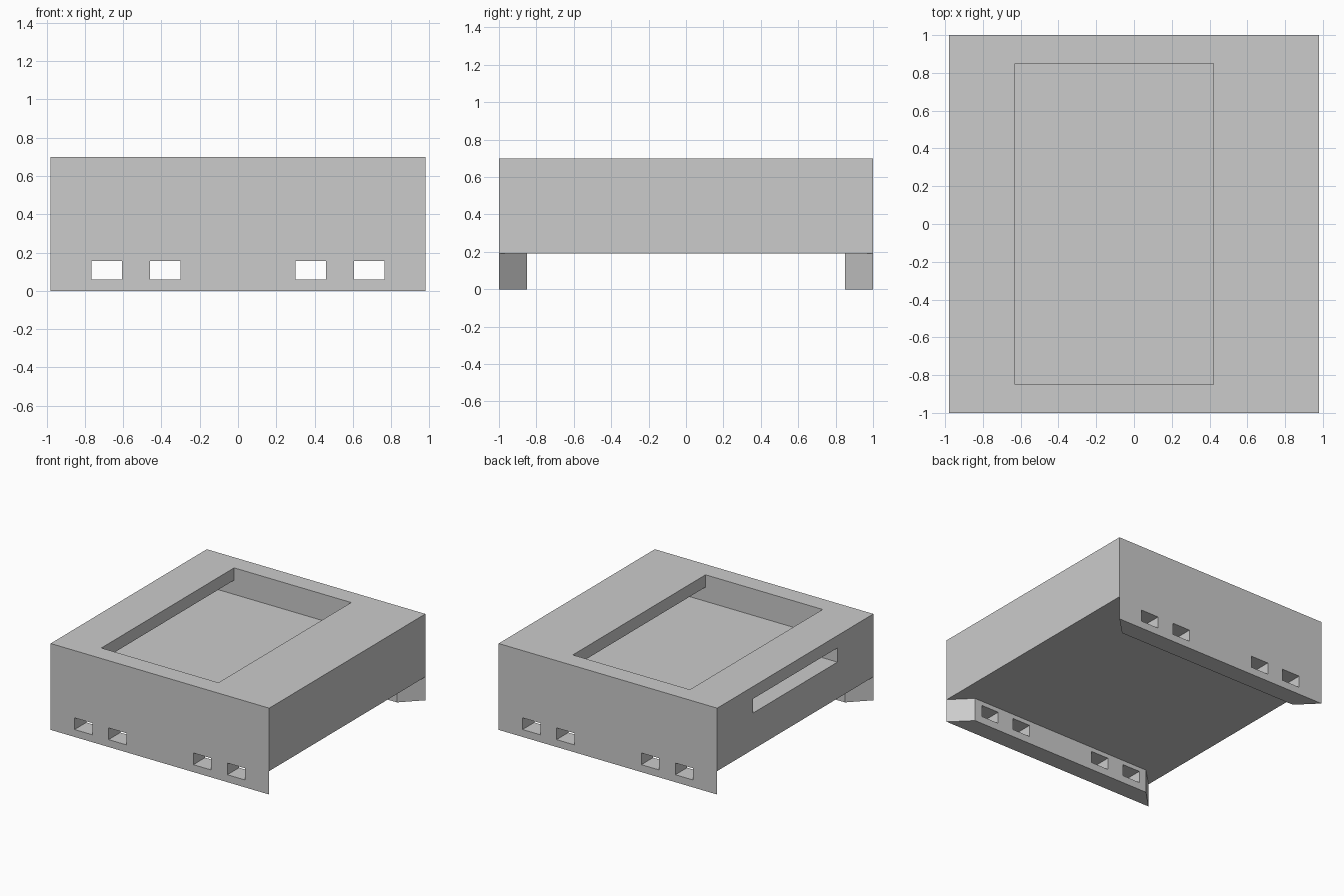
import bpy, bmesh

cube = bpy.data.objects.get("Cube")
if cube:
    bpy.data.objects.remove(cube, do_unlink=True)

gray = bpy.data.materials.new("plain_gray")
gray.use_nodes = True
gray.diffuse_color = (0.6, 0.6, 0.6, 1)
gray.node_tree.nodes["Principled BSDF"].inputs["Base Color"].default_value = (0.6, 0.6, 0.6, 1)


def prism(name, outline, z0, z1):
    """Extrude a plan outline from z0 up to z1."""
    bm = bmesh.new()
    base = bm.faces.new([bm.verts.new((x, y, z0)) for x, y in outline])
    top = bmesh.ops.extrude_face_region(bm, geom=[base])["geom"]
    verts = [v for v in top if isinstance(v, bmesh.types.BMVert)]
    bmesh.ops.translate(bm, verts=verts, vec=(0, 0, z1 - z0))
    bmesh.ops.recalc_face_normals(bm, faces=bm.faces)
    mesh = bpy.data.meshes.new(name)
    bm.to_mesh(mesh)
    bm.free()
    mesh.materials.append(gray)
    obj = bpy.data.objects.new(name, mesh)
    bpy.context.collection.objects.link(obj)
    return obj


def box(name, x0, x1, y0, y1, z0, z1):
    return prism(name, [(x0, y0), (x1, y0), (x1, y1), (x0, y1)], z0, z1)


def cut(target, cutter):
    mod = target.modifiers.new(cutter.name, 'BOOLEAN')
    mod.operation = 'DIFFERENCE'
    mod.solver = 'EXACT'
    mod.object = cutter
    bpy.context.view_layer.objects.active = target
    bpy.ops.object.modifier_apply(modifier=mod.name)
    bpy.data.objects.remove(cutter, do_unlink=True)


W, D, H = 0.98, 1.0, 0.70     # half width, half depth, height
BASE, WALL = 0.19, 0.15       # underside of the body, wall thickness
FLOOR, LIP = 0.485, 0.60      # tray floor and underside of the lips
INNER = D - WALL

# Body with a wide tray under two lips, a top opening and a side slot
body = box("body", -W, W, -D, D, BASE, H)
cut(body, box("tray_cutter", -W + WALL, 0.62, -INNER, INNER, FLOOR, LIP))
cut(body, box("opening_cutter", -0.63, 0.42, -INNER, INNER, FLOOR, H + 0.1))
cut(body, box("slot_cutter", -W - 0.1, -0.7, -0.54, 0.54, FLOOR, LIP))

# Front and back runners with mitred ends and square holes
for name, s in (("front_runner", -1), ("back_runner", 1)):
    runner = prism(name, [(-W, s * D), (W, s * D),
                          (W - WALL, s * INNER), (-W + WALL, s * INNER)], 0, BASE)
    for x in (-0.685, -0.38, 0.38, 0.685):
        cut(runner, box("hole_cutter", x - 0.08, x + 0.08, -1.2, 1.2, 0.06, 0.155))
